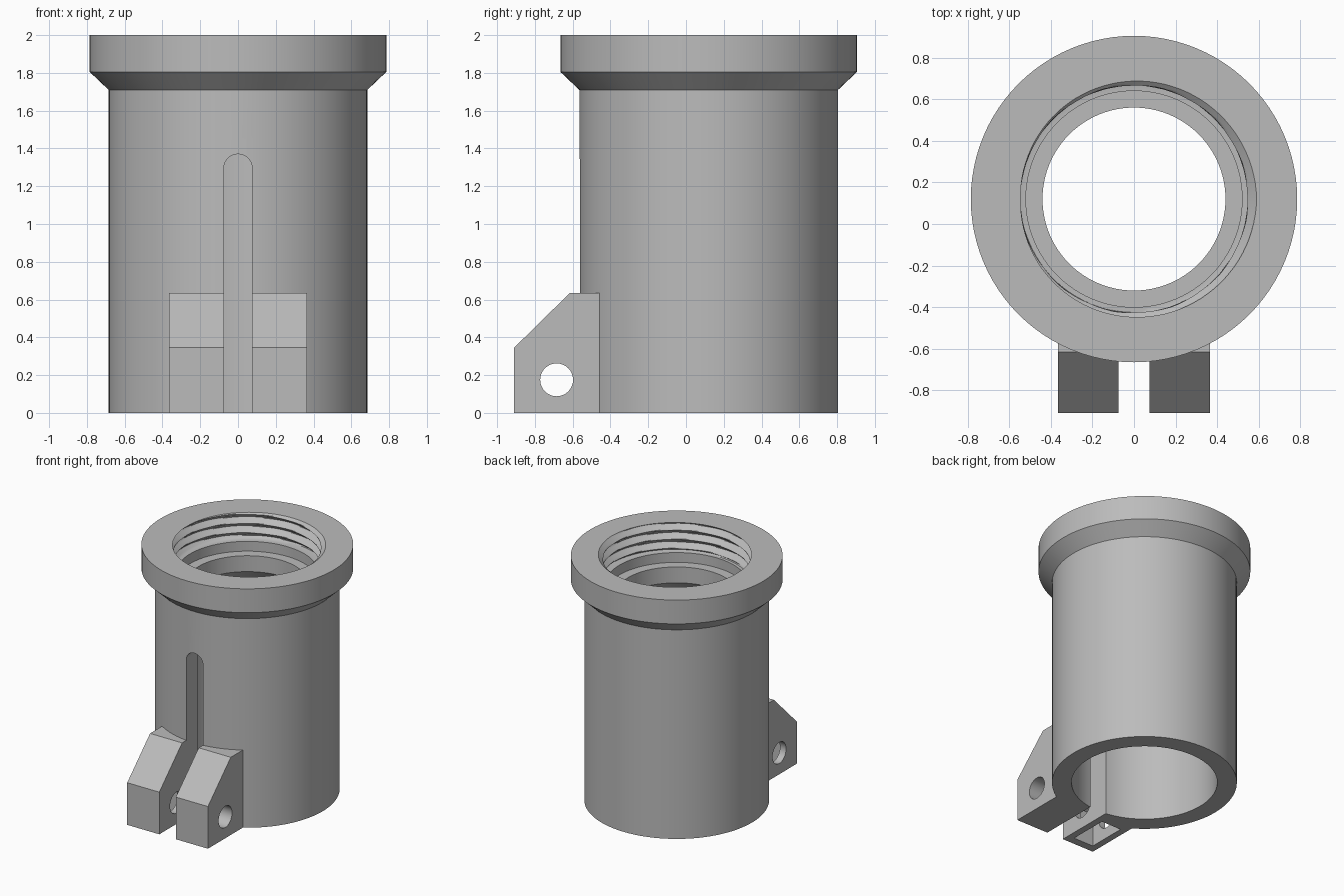
import bpy, bmesh, math
from math import pi, cos, sin

if "Cube" in bpy.data.objects:
    bpy.data.objects.remove(bpy.data.objects["Cube"])

AXIS_Y = 0.12      # centre line of the tube
SEGMENTS = 96

grey = bpy.data.materials.new("plain grey")
grey.use_nodes = True
COLOUR = (0.5, 0.5, 0.5, 1)
grey.diffuse_color = COLOUR
grey.node_tree.nodes["Principled BSDF"].inputs["Base Color"].default_value = COLOUR


def make_object(name, bm):
    bmesh.ops.recalc_face_normals(bm, faces=bm.faces)
    mesh = bpy.data.meshes.new(name)
    bm.to_mesh(mesh)
    bm.free()
    mesh.materials.append(grey)
    obj = bpy.data.objects.new(name, mesh)
    bpy.context.collection.objects.link(obj)
    return obj


def prism(name, outline, axis, start, end):
    """Extrude a 2D outline along x (outline in y, z) or y (outline in x, z)."""
    bm = bmesh.new()

    def place(a, b, t):
        return (t, a, b) if axis == "x" else (a, t, b)
    lower = [bm.verts.new(place(a, b, start)) for a, b in outline]
    upper = [bm.verts.new(place(a, b, end)) for a, b in outline]
    bm.faces.new(lower)
    bm.faces.new(upper[::-1])
    n = len(outline)
    for i in range(n):
        j = (i + 1) % n
        bm.faces.new((lower[i], lower[j], upper[j], upper[i]))
    return make_object(name, bm)


def arc(cx, cz, r, start, end, steps):
    return [(cx + r * cos(start + (end - start) * i / steps),
             cz + r * sin(start + (end - start) * i / steps)) for i in range(steps + 1)]


def combine(target, tool, operation):
    tool.hide_render = True
    mod = target.modifiers.new(operation, "BOOLEAN")
    mod.operation, mod.object, mod.solver = operation, tool, "EXACT"
    bpy.context.view_layer.objects.active = target
    bpy.ops.object.modifier_apply(modifier=mod.name)
    bpy.data.objects.remove(tool)


# Tube: outer wall, flange, threaded mouth, neck and bore in one lathed ring
PITCH, MINOR, DEPTH = 0.075, 0.545, 0.045
THREAD_ROWS = 36


def thread_radius(z, angle):
    phase = ((z - 2) / PITCH - angle / (2 * pi)) % 1
    return MINOR + DEPTH * abs(1 - 2 * phase)


outer = [(0.54, 0), (0.685, 0), (0.685, 1.71), (0.785, 1.805), (0.785, 2)]
thread = [(None, 2 - 0.22 * i / THREAD_ROWS) for i in range(THREAD_ROWS)]
inner = [(MINOR, 1.78), (0.52, 1.78), (0.52, 1.70), (0.44, 1.70),
         (0.44, 1.57), (0.54, 1.47)]

bm = bmesh.new()
rings = []
for radius, z in outer + thread + inner:
    ring = []
    for i in range(SEGMENTS):
        angle = 2 * pi * i / SEGMENTS
        r = thread_radius(z, angle) if radius is None else radius
        ring.append(bm.verts.new((r * cos(angle), AXIS_Y + r * sin(angle), z)))
    rings.append(ring)
for k, ring in enumerate(rings):
    following = rings[(k + 1) % len(rings)]
    for i in range(SEGMENTS):
        j = (i + 1) % SEGMENTS
        bm.faces.new((ring[i], ring[j], following[j], following[i]))
holder = make_object("clamp_tube", bm)

# Clamp lugs, joined to the front of the tube
lugs = prism("clamp_lugs", [(-0.43, 0), (-0.91, 0), (-0.91, 0.345),
                            (-0.615, 0.635), (-0.43, 0.635)], "x", -0.365, 0.365)
combine(holder, lugs, "UNION")

# Round-topped slit through the front wall and between the lugs
slit = prism("slit_cutter", [(-0.075, -0.1), (0.075, -0.1)]
             + arc(0, 1.295, 0.075, 0, pi, 16), "y", -1.1, -0.1)
combine(holder, slit, "DIFFERENCE")

# Bolt hole across both lugs
bolt = prism("bolt_cutter", arc(-0.685, 0.175, 0.087, 0, 2 * pi, 32)[:-1],
             "x", -0.5, 0.5)
combine(holder, bolt, "DIFFERENCE")

# Nut pocket, open at the underside of the right lug
nut = prism("nut_cutter", [(-0.845, -0.1), (-0.525, -0.1), (-0.525, 0.27),
                           (-0.685, 0.36), (-0.845, 0.27)], "x", -0.31, -0.13)
combine(holder, nut, "DIFFERENCE")

# Smooth walls with crisp edges
bpy.ops.object.select_all(action="DESELECT")
holder.select_set(True)
bpy.context.view_layer.objects.active = holder
bpy.ops.object.shade_smooth_by_angle(angle=math.radians(30))
